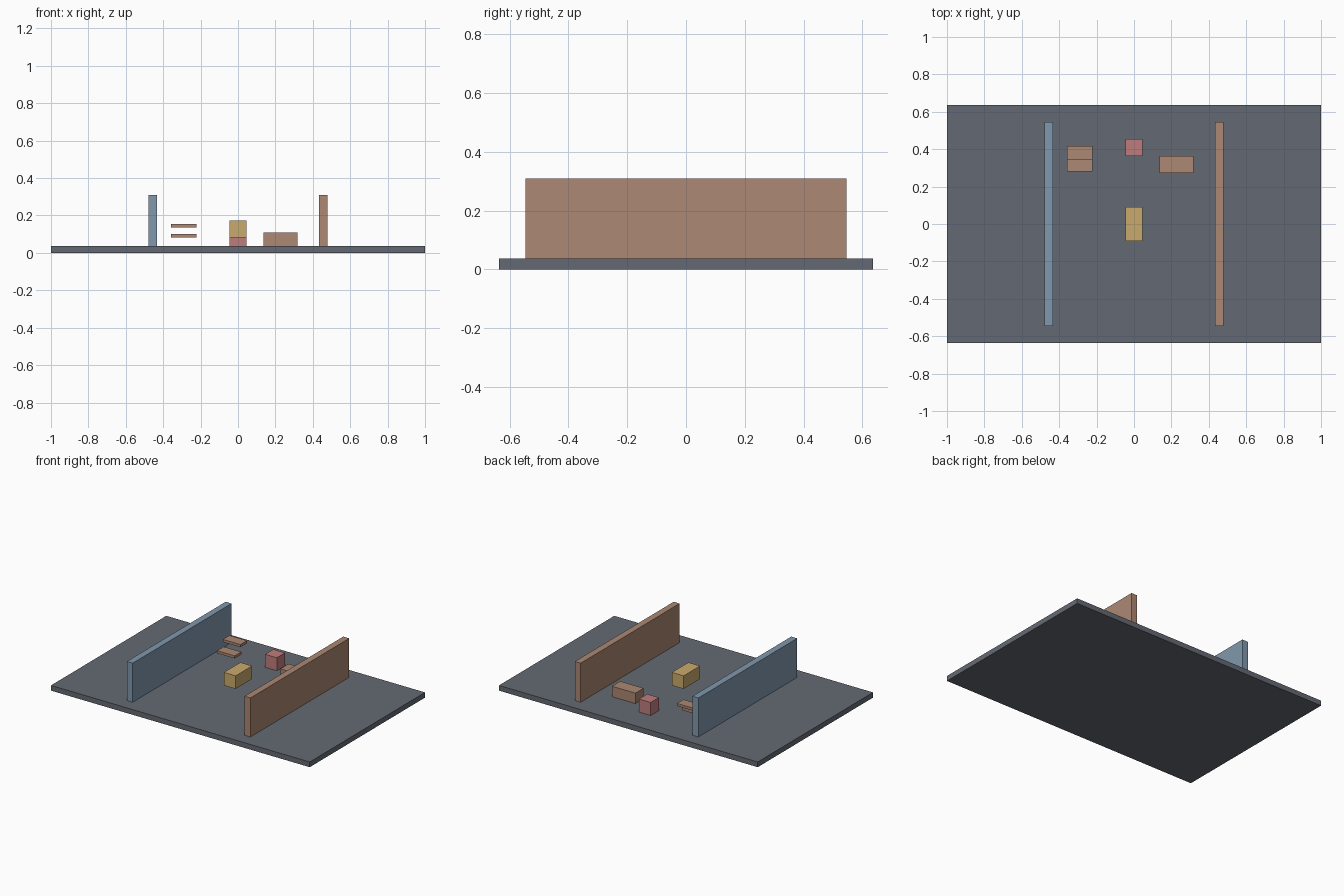
import bpy

if "Cube" in bpy.data.objects:
    bpy.data.objects.remove(bpy.data.objects["Cube"])

U = 2 / 22  # layout unit: the floor is 22 x 14 units


def material(name, rgb):
    m = bpy.data.materials.new(name)
    lin = [((c / 255 + 0.055) / 1.055) ** 2.4 for c in rgb]
    m.diffuse_color = (*lin, 1)
    m.use_nodes = True
    m.node_tree.nodes["Principled BSDF"].inputs["Base Color"].default_value = m.diffuse_color
    return m


grey = material("slate_grey", (100, 105, 114))
blue = material("dusty_blue", (128, 152, 173))
brown = material("clay_brown", (172, 136, 115))
pink = material("dull_pink", (192, 124, 124))
yellow = material("sand_yellow", (202, 170, 108))


def box(name, x, y, bottom, size, mat):
    """Box centred on x, y and resting at the given height, all in units."""
    bpy.ops.mesh.primitive_cube_add(size=1)
    ob = bpy.context.object
    ob.name = name
    ob.scale = [s * U for s in size]
    ob.location = (x * U, y * U, (bottom + size[2] / 2) * U)
    bpy.ops.object.transform_apply(location=False, rotation=False, scale=True)
    ob.data.materials.append(mat)


FLOOR = 0.4  # floor thickness

box("floor", 0, 0, 0, (22, 14, FLOOR), grey)

# Long side walls
box("left_wall", -5, 0, FLOOR, (0.5, 12, 3), blue)
box("right_wall", 5, 0, FLOOR, (0.5, 12, 3), brown)

# Loose blocks between the walls; the middle one hovers
box("hovering_block", 0, 0, 0.92, (1, 2, 1), yellow)
box("small_cube", 0, 4.5, FLOOR, (1, 1, 1), pink)
box("low_bench", 2.5, 3.5, FLOOR, (2, 1, 0.8), brown)

# Two floating steps rising to the back
for i, name in enumerate(("lower_step", "upper_step")):
    box(name, -3.2, 3.5 + 0.7 * i, 0.9 + 0.6 * i, (1.5, 0.8, 0.2), brown)
